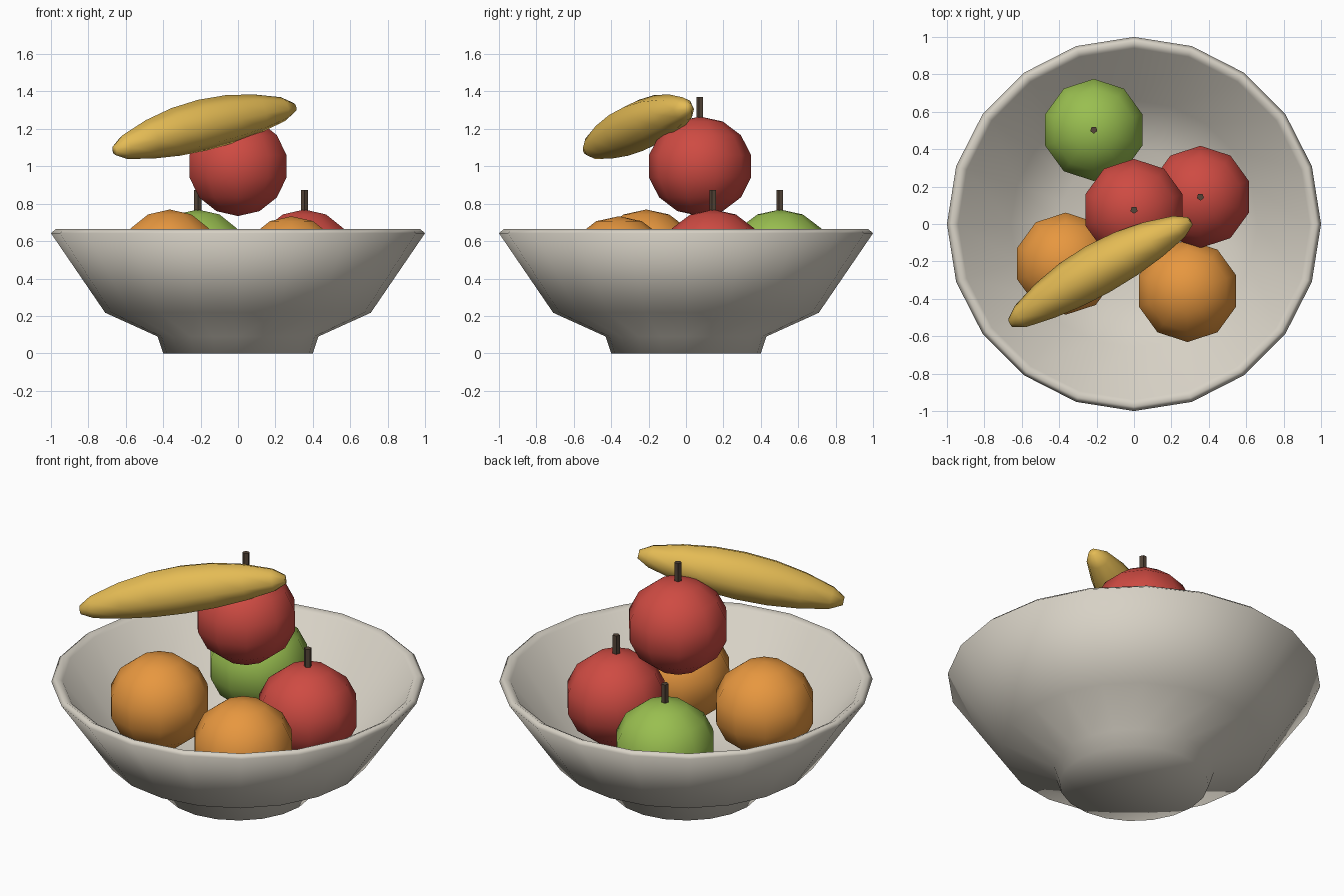
import bpy, bmesh, math
from mathutils import Vector

if "Cube" in bpy.data.objects:
    bpy.data.objects.remove(bpy.data.objects["Cube"])


def material(name, rgb):
    m = bpy.data.materials.new(name)
    m.diffuse_color = (*rgb, 1)
    m.use_nodes = True
    m.node_tree.nodes["Principled BSDF"].inputs["Base Color"].default_value = m.diffuse_color
    return m


CERAMIC = material("ceramic", (0.68, 0.64, 0.56))
RED = material("red_skin", (0.62, 0.07, 0.055))
GREEN = material("green_skin", (0.32, 0.52, 0.08))
ORANGE = material("orange_skin", (0.80, 0.31, 0.05))
YELLOW = material("yellow_skin", (0.78, 0.50, 0.09))
BARK = material("bark", (0.09, 0.06, 0.04))


def loft(name, rings, sides, mat, axis=(0, 0, 1), phase=0.0, angle=180):
    """Skin round rings (centre, radius) that all face along one axis."""
    rot = Vector(axis).to_track_quat('Z', 'Y')
    bm = bmesh.new()
    loops = []
    for c, r in rings:
        loop = []
        for i in range(sides):
            a = phase + math.tau * i / sides
            loop.append(bm.verts.new(Vector(c) + rot @ Vector((r * math.cos(a), r * math.sin(a), 0))))
        loops.append(loop)
    for lo, hi in zip(loops, loops[1:]):
        for i in range(sides):
            j = (i + 1) % sides
            bm.faces.new((lo[i], lo[j], hi[j], hi[i]))
    for loop, (c, r) in ((loops[0], rings[0]), (loops[-1], rings[-1])):
        if r > 0:
            bm.faces.new(loop)
    bmesh.ops.remove_doubles(bm, verts=bm.verts, dist=1e-5)
    bmesh.ops.recalc_face_normals(bm, faces=bm.faces)
    me = bpy.data.meshes.new(name)
    bm.to_mesh(me)
    bm.free()
    me.materials.append(mat)
    ob = bpy.data.objects.new(name, me)
    bpy.context.collection.objects.link(ob)
    bpy.ops.object.select_all(action='DESELECT')
    ob.select_set(True)
    bpy.context.view_layer.objects.active = ob
    bpy.ops.object.shade_smooth_by_angle(angle=math.radians(angle))
    return ob


# Bowl: outer wall with foot, rim, then inner wall
profile = [(0, 0), (0.40, 0), (0.43, 0.09), (0.71, 0.217), (1.0, 0.642), (0.975, 0.664),
           (0.94, 0.645), (0.66, 0.26), (0.40, 0.15), (0, 0.13)]
loft("bowl", [((0, 0, z), r) for r, z in profile], 20, CERAMIC)


# Round fruit: ten-sided, slightly flattened, optional stem
def fruit(name, x, y, z, mat, stem=True):
    R, n = 0.28, 7
    rings = []
    for k in range(n + 1):
        t = math.pi * k / n
        r = 0 if k in (0, n) else R * math.sin(t)
        rings.append(((x, y, z - 0.95 * R * math.cos(t)), r))
    loft(name, rings, 10, mat, phase=math.pi / 2)
    if stem:
        loft(name + "_stem", [((x, y, z + 0.23), 0.02), ((x, y, z + 0.37), 0.02)],
             5, BARK, phase=math.pi / 2, angle=30)


fruit("red_apple_side", 0.355, 0.145, 0.503, RED)
fruit("green_apple", -0.215, 0.503, 0.503, GREEN)
fruit("red_apple_top", 0.0, 0.075, 1.0, RED)
fruit("orange_left", -0.365, -0.212, 0.503, ORANGE, stem=False)
fruit("orange_front", 0.286, -0.358, 0.467, ORANGE, stem=False)

# Banana: tapered, slightly arched, resting on the top apple
a, b = Vector((-0.66, -0.53, 1.085)), Vector((0.30, 0.015, 1.315))
bow = Vector((-0.01, 0.018, 0.02))
taper = [(0, 0.025), (0.06, 0.065), (0.2, 0.105), (0.35, 0.13), (0.5, 0.138),
         (0.65, 0.13), (0.8, 0.105), (0.94, 0.065), (1, 0.025)]
loft("banana", [(a.lerp(b, s) + bow * 4 * s * (1 - s), r) for s, r in taper],
     8, YELLOW, axis=b - a)
